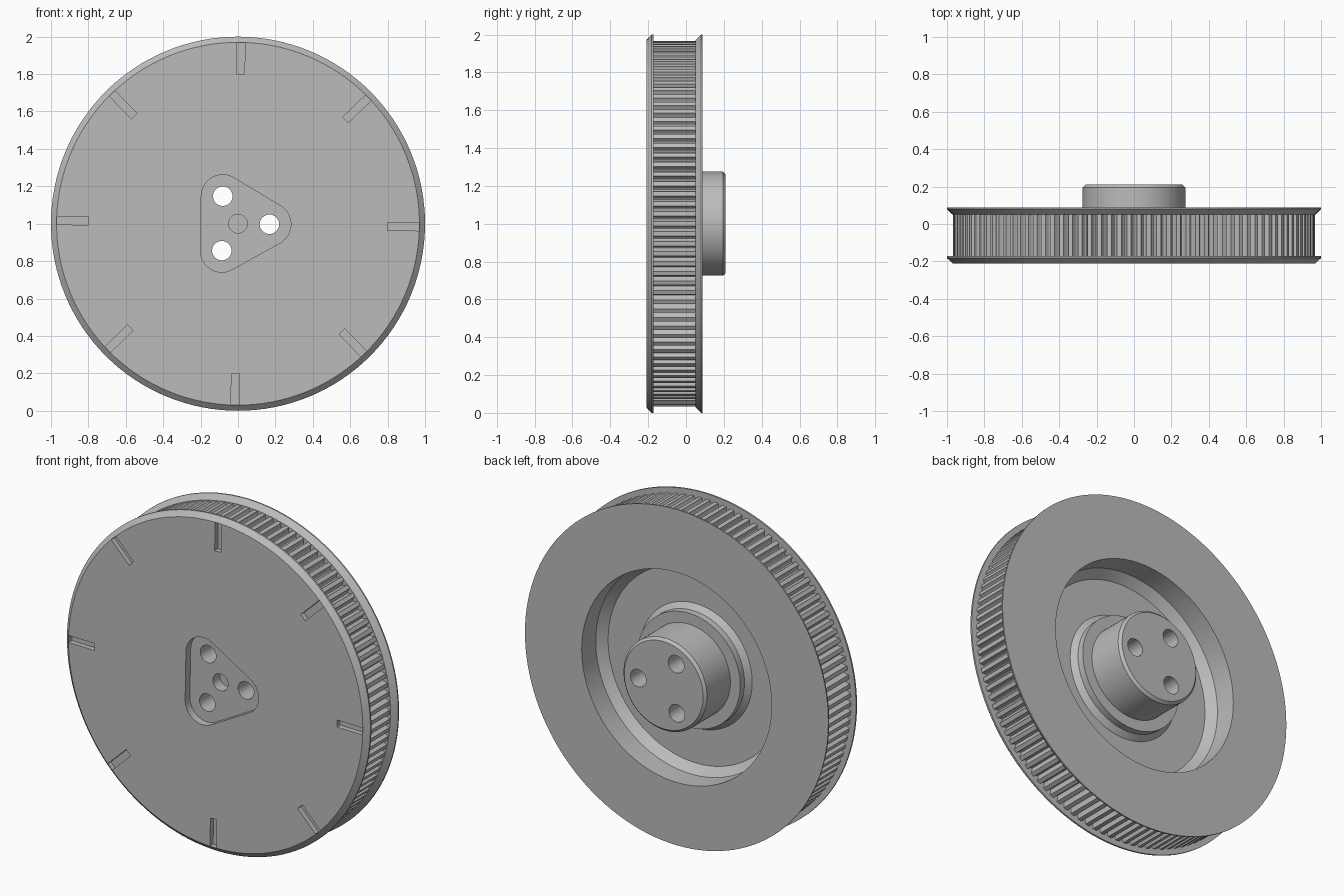
import bpy, bmesh
from math import sin, cos, pi, radians

SEGS = 128
TEETH = 114
TURN = radians(-1)          # slight clockwise turn of the cut pattern
CENTRE_Z = 1.0

cube = bpy.data.objects.get("Cube")
if cube:
    bpy.data.objects.remove(cube, do_unlink=True)

grey = bpy.data.materials.new("plain_grey")
grey.use_nodes = True
grey.diffuse_color = (0.5, 0.5, 0.5, 1)
grey.node_tree.nodes["Principled BSDF"].inputs["Base Color"].default_value = grey.diffuse_color


def polar(r, a, cx=0.0, cz=0.0):
    return cx + r * cos(a), cz + r * sin(a)


def ring(bm, pts, y):
    return [bm.verts.new((x, y, z + CENTRE_Z)) for x, z in pts]


def bridge(bm, a, b):
    n = len(a)
    for i in range(n):
        j = (i + 1) % n
        bm.faces.new((a[i], a[j], b[j], b[i]))


def prism(bm, pts, y0, y1):
    a, b = ring(bm, pts, y0), ring(bm, pts, y1)
    bridge(bm, a, b)
    bm.faces.new(a)
    bm.faces.new(b)


def circle(r, n, cx=0.0, cz=0.0):
    return [polar(r, 2 * pi * i / n, cx, cz) for i in range(n)]


def finish(bm, name):
    bmesh.ops.recalc_face_normals(bm, faces=bm.faces)
    mesh = bpy.data.meshes.new(name)
    bm.to_mesh(mesh)
    bm.free()
    mesh.materials.append(grey)
    obj = bpy.data.objects.new(name, mesh)
    bpy.context.collection.objects.link(obj)
    return obj


def activate(obj):
    bpy.ops.object.select_all(action='DESELECT')
    obj.select_set(True)
    bpy.context.view_layer.objects.active = obj


# Wheel body: flanges, core, back groove, boss and hub as one turned profile (radius, y)
profile = [(0.97, -0.21), (1.0, -0.182), (1.0, -0.172), (0.93, -0.172),
           (0.93, 0.05), (0.97, 0.05), (1.0, 0.08), (1.0, 0.088),
           (0.626, 0.088), (0.626, -0.045), (0.58, -0.095),
           (0.37, -0.095), (0.34, -0.065), (0.34, -0.025),
           (0.275, -0.025), (0.275, 0.195), (0.26, 0.21)]
bm = bmesh.new()
rings = [ring(bm, circle(r, SEGS), y) for r, y in profile]
for a, b in zip(rings, rings[1:]):
    bridge(bm, a, b)
bm.faces.new(rings[0])
bm.faces.new(rings[-1])
body = finish(bm, "wheel_body")

# Rounded three-lobed pocket in the front
bolts = [TURN + 2 * pi * k / 3 for k in range(3)]
pocket = []
for a in bolts:
    cx, cz = polar(0.168, a)
    pocket += [polar(0.115, a + radians(t), cx, cz) for t in range(-60, 61, 10)]
bm = bmesh.new()
prism(bm, pocket, -0.3, -0.165)
cutters = [finish(bm, "pocket_cutter")]

# Bolt holes, blind centre hole and radial slots
bm = bmesh.new()
for a in bolts:
    prism(bm, circle(0.052, 32, *polar(0.168, a)), -0.4, 0.4)
prism(bm, circle(0.05, 32), -0.35, -0.1)
for k in range(8):
    a = TURN + k * pi / 4
    ux, uz = cos(a), sin(a)
    corners = [(0.8, -0.021), (0.969, -0.021), (0.969, 0.021), (0.8, 0.021)]
    prism(bm, [(r * ux - w * uz, r * uz + w * ux) for r, w in corners], -0.3, -0.18)
cutters.append(finish(bm, "hole_cutter"))

activate(body)
for cutter in cutters:
    cutter.hide_render = True
    mod = body.modifiers.new(cutter.name, 'BOOLEAN')
    mod.operation = 'DIFFERENCE'
    mod.solver = 'EXACT'
    mod.object = cutter
    bpy.ops.object.modifier_apply(modifier=mod.name)
for cutter in cutters:
    bpy.data.objects.remove(cutter, do_unlink=True)

# Toothed belt track: flat lands with rounded grooves
pitch = 2 * pi / TEETH
track = []
for k in range(TEETH):
    a = k * pitch
    track.append(polar(0.967, a - 0.22 * pitch))
    track.append(polar(0.967, a + 0.22 * pitch))
    for i in range(1, 6):
        t = i / 6
        track.append(polar(0.967 - 0.03 * sin(pi * t) ** 0.7,
                           a + (0.22 + 0.56 * t) * pitch))
bm = bmesh.new()
prism(bm, track, -0.178, 0.056)
teeth = finish(bm, "belt_teeth")
# The end caps lie inside the flanges, so only the toothed wall is kept
bm = bmesh.new()
bm.from_mesh(teeth.data)
bmesh.ops.delete(bm, geom=[f for f in bm.faces if len(f.verts) > 4], context='FACES_ONLY')
bm.to_mesh(teeth.data)
bm.free()

for obj in (body, teeth):
    activate(obj)
    bpy.ops.object.shade_smooth_by_angle(angle=radians(25))
